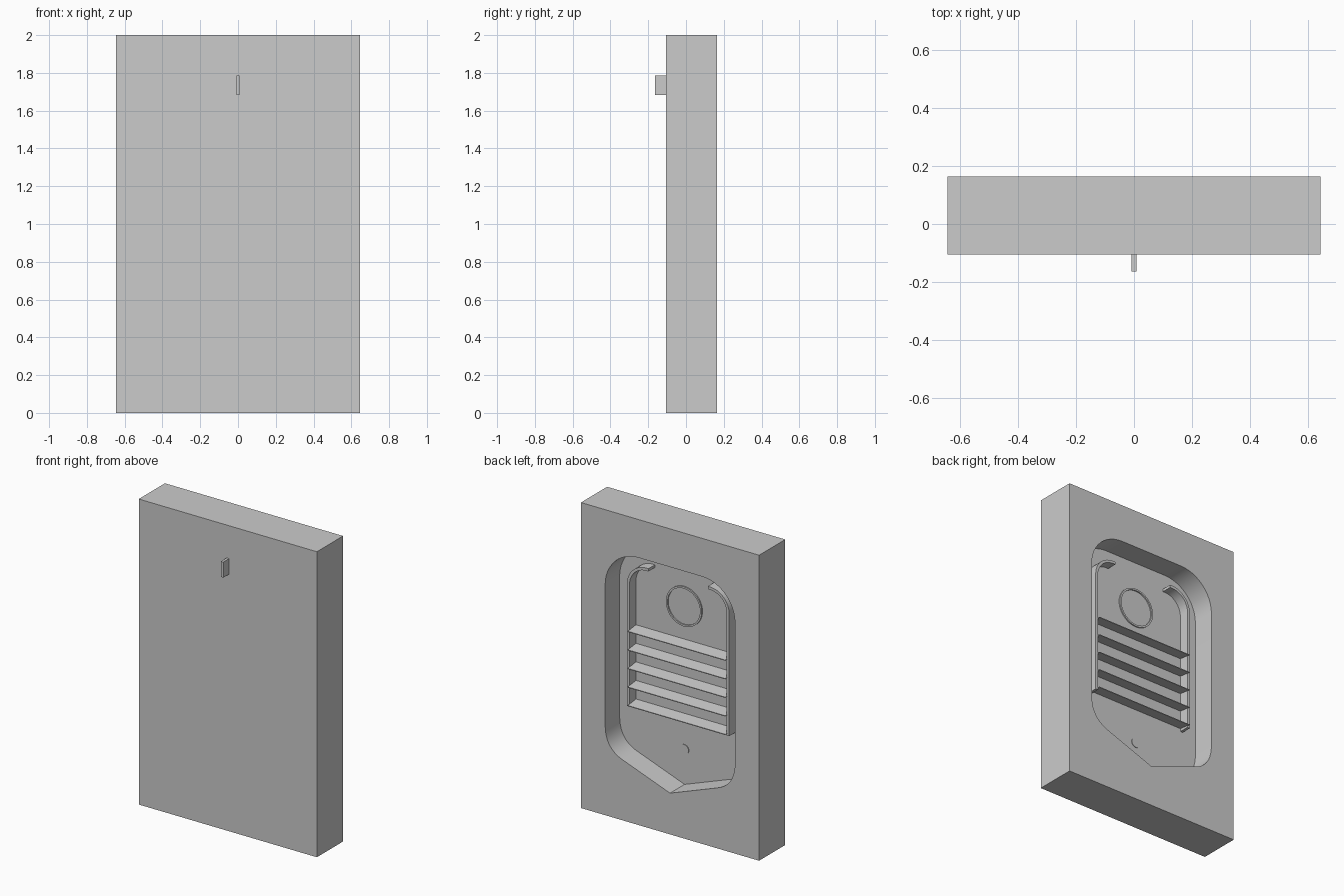
import bpy, bmesh, math

if "Cube" in bpy.data.objects:
    bpy.data.objects.remove(bpy.data.objects["Cube"])

BACK, FLOOR = 0.165, 0.015      # rear face and recess floor (y)


def finish(name, bm, smooth=True):
    bmesh.ops.recalc_face_normals(bm, faces=bm.faces[:])
    me = bpy.data.meshes.new(name)
    bm.to_mesh(me)
    bm.free()
    ob = bpy.data.objects.new(name, me)
    bpy.context.collection.objects.link(ob)
    if smooth:
        bpy.ops.object.select_all(action='DESELECT')
        ob.select_set(True)
        bpy.context.view_layer.objects.active = ob
        bpy.ops.object.shade_smooth_by_angle(angle=math.radians(30))
    return ob


def box(name, x0, x1, y0, y1, z0, z1):
    return prism(name, [(x0, z0), (x1, z0), (x1, z1), (x0, z1)], y0, y1, False)


def prism(name, pts, y0, y1, smooth=True):
    """Extrude an x-z outline from y0 to y1."""
    bm = bmesh.new()
    face = bm.faces.new([bm.verts.new((x, y0, z)) for x, z in pts])
    ext = bmesh.ops.extrude_face_region(bm, geom=[face])
    for v in ext['geom']:
        if isinstance(v, bmesh.types.BMVert):
            v.co.y = y1
    return finish(name, bm, smooth)


def arc(cx, cz, r, a0, a1, n=12):
    angles = [math.radians(a0 + (a1 - a0) * i / n) for i in range(n + 1)]
    return [(cx + r * math.cos(a), cz + r * math.sin(a)) for a in angles]


def bezier(p0, p1, p2, n=10):
    return [tuple((1 - t) ** 2 * a + 2 * t * (1 - t) * b + t * t * c
                  for a, b, c in zip(p0, p1, p2))
            for t in [i / n for i in range(n + 1)]]


# Wall slab with a rounded recess, pointed at the bottom
slab = box("wall_slab", -0.645, 0.645, -0.105, BACK, 0, 2)
CX, CZ = 0.23, 1.51
half = bezier((0.34, 0.395), (0.47, 0.44), (0.47, 0.59)) + arc(CX, CZ, 0.24, 0, 90)
outline = [(0, 0.27)] + half + [(-x, z) for x, z in reversed(half)]
cutter = prism("recess_cutter", outline, FLOOR, BACK + 0.1, False)
mod = slab.modifiers.new("recess", 'BOOLEAN')
mod.operation, mod.solver, mod.object = 'DIFFERENCE', 'EXACT', cutter
bpy.ops.object.select_all(action='DESELECT')
slab.select_set(True)
bpy.context.view_layer.objects.active = slab
bpy.ops.object.modifier_apply(modifier=mod.name)
bpy.data.objects.remove(cutter)
bpy.ops.object.shade_smooth_by_angle(angle=math.radians(30))

# Curved side rails
outer = [(0.37, 0.71)] + arc(CX, CZ, 0.14, 0, 90) + [(0.215, CZ + 0.14)]
inner = [(0.352, 0.71)] + arc(CX, CZ, 0.122, 0, 90) + [(0.215, CZ + 0.122)]
rail = prism("side_rail", outer + inner[::-1], FLOOR, BACK - 0.083)
rail.modifiers.new("mirror", 'MIRROR').use_axis = (True, False, False)

# Sloping slats between the rails
for i in range(5):
    bm = bmesh.new()
    z = 1.205 - i * 0.1215
    section = [(FLOOR, z + 0.011), (BACK - 0.067, z), (BACK - 0.067, z + 0.005), (FLOOR, z + 0.016)]
    face = bm.faces.new([bm.verts.new((-0.353, y, h)) for y, h in section])
    ext = bmesh.ops.extrude_face_region(bm, geom=[face])
    for v in ext['geom']:
        if isinstance(v, bmesh.types.BMVert):
            v.co.x = 0.353
    finish("slat_%d" % (i + 1), bm, False)

# Round ring above the slats
bm = bmesh.new()
N = 48
section = [(0.118, FLOOR), (0.118, FLOOR + 0.008), (0.13, FLOOR + 0.008), (0.13, FLOOR)]
loops = [[bm.verts.new((r * math.cos(2 * math.pi * i / N), y, 1.437 + r * math.sin(2 * math.pi * i / N)))
          for r, y in section] for i in range(N)]
for i in range(N):
    a, b = loops[i], loops[(i + 1) % N]
    for k in range(3):
        bm.faces.new((a[k], a[k + 1], b[k + 1], b[k]))
finish("round_ring", bm)

# Small button below the slats
prism("button", arc(0, 0.5, 0.032, 0, 345, 23), FLOOR, FLOOR + 0.004)

# Upright handle on the front
box("front_handle", -0.009, 0.009, -0.165, -0.105, 1.683, 1.785)
